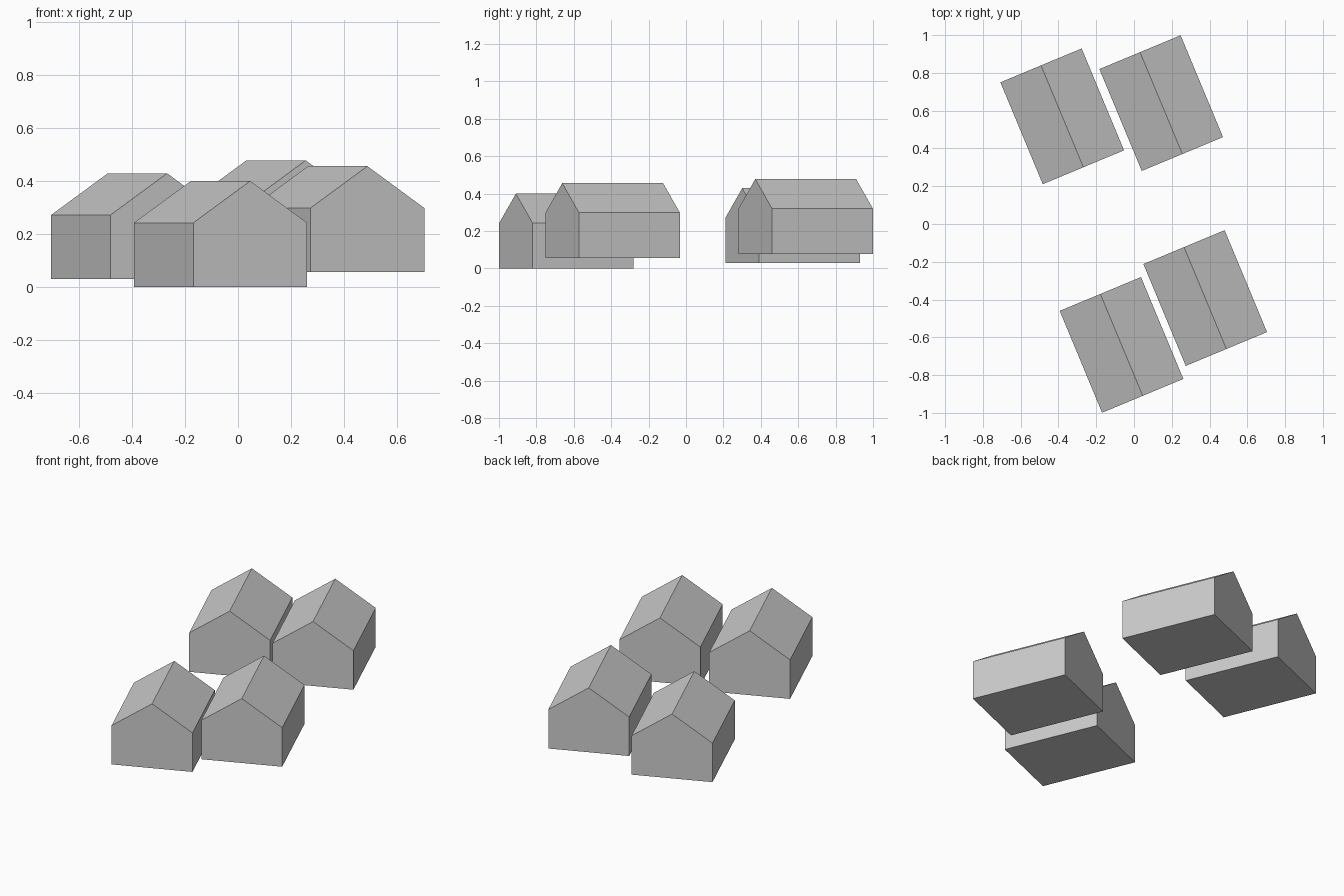
import bpy, bmesh, math
from mathutils import Vector

cube = bpy.data.objects.get("Cube")
if cube:
    bpy.data.objects.remove(cube, do_unlink=True)

# Single plain grey for walls, roofs and undersides
grey = bpy.data.materials.new("plain_grey")
grey.use_nodes = True
colour = (0.6, 0.6, 0.6, 1)
grey.diffuse_color = colour
grey.node_tree.nodes["Principled BSDF"].inputs["Base Color"].default_value = colour

WIDTH, LENGTH = 0.466, 0.584
EAVE, RIDGE = 0.242, 0.40
TURN = math.radians(22.6)


def house(name, location):
    """Gabled block: a five-sided profile extruded along its ridge."""
    w = WIDTH / 2
    profile = [(-w, 0), (w, 0), (w, EAVE), (0, RIDGE), (-w, EAVE)]
    bm = bmesh.new()
    gable = bm.faces.new([bm.verts.new((x, -LENGTH / 2, z)) for x, z in profile])
    result = bmesh.ops.extrude_face_region(bm, geom=[gable], use_keep_orig=True)
    moved = [v for v in result["geom"] if isinstance(v, bmesh.types.BMVert)]
    bmesh.ops.translate(bm, verts=moved, vec=Vector((0, LENGTH, 0)))
    bmesh.ops.recalc_face_normals(bm, faces=bm.faces)
    mesh = bpy.data.meshes.new(name)
    bm.to_mesh(mesh)
    bm.free()
    mesh.materials.append(grey)
    obj = bpy.data.objects.new(name, mesh)
    obj.location = location
    obj.rotation_euler.z = TURN
    bpy.context.collection.objects.link(obj)


# Two pairs of houses, stepping up a slope
house("front_right_house", (-0.066, -0.640, 0.0))
house("front_left_house", (0.377, -0.392, 0.056))
house("back_right_house", (-0.380, 0.570, 0.029))
house("back_left_house", (0.144, 0.640, 0.078))
